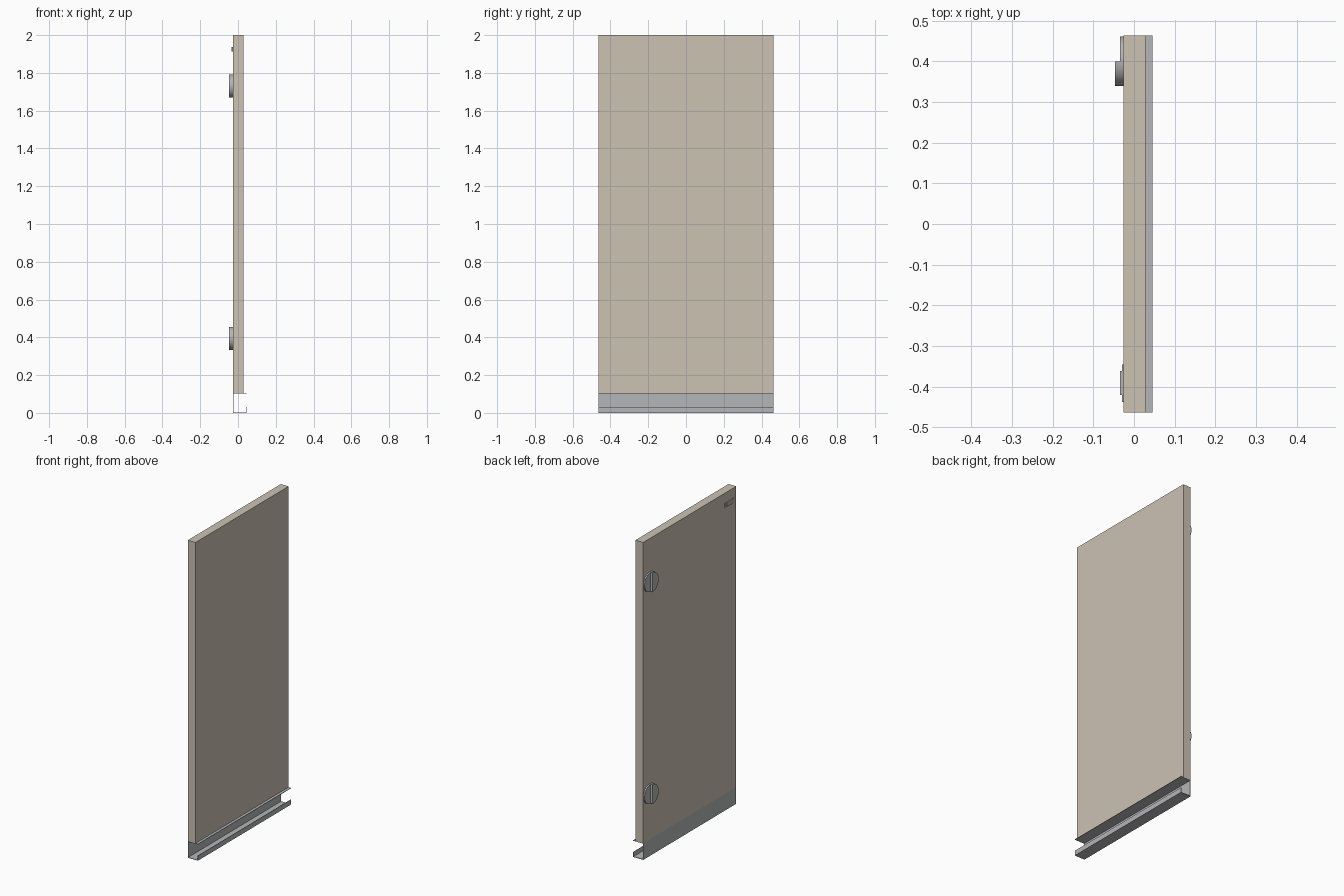
import bpy, bmesh, math

if "Cube" in bpy.data.objects:
    bpy.data.objects.remove(bpy.data.objects["Cube"])

HALF_W = 0.463          # half width of the panel along y
BACK, FRONT = -0.026, 0.028   # panel faces along x


def material(name, rgb):
    m = bpy.data.materials.new(name)
    m.diffuse_color = (*rgb, 1.0)
    m.use_nodes = True
    m.node_tree.nodes["Principled BSDF"].inputs["Base Color"].default_value = m.diffuse_color
    return m


PAINT = material("beige panel", (0.60, 0.54, 0.45))
METAL = material("grey metal", (0.46, 0.465, 0.475))


def prism(name, bottom, top, mat, smooth=False):
    """Closed solid between two matching loops of 3D points."""
    bm = bmesh.new()
    a = [bm.verts.new(p) for p in bottom]
    b = [bm.verts.new(p) for p in top]
    n = len(a)
    bm.faces.new(a)
    bm.faces.new(b)
    for i in range(n):
        j = (i + 1) % n
        bm.faces.new((a[i], a[j], b[j], b[i]))
    bmesh.ops.recalc_face_normals(bm, faces=bm.faces)
    mesh = bpy.data.meshes.new(name)
    bm.to_mesh(mesh)
    bm.free()
    mesh.materials.append(mat)
    ob = bpy.data.objects.new(name, mesh)
    bpy.context.collection.objects.link(ob)
    if smooth:
        bpy.ops.object.select_all(action='DESELECT')
        ob.select_set(True)
        bpy.context.view_layer.objects.active = ob
        bpy.ops.object.shade_smooth_by_angle(angle=math.radians(30))
    return ob


def along_y(name, profile, mat):
    """Extrude an (x, z) profile over the full width."""
    return prism(name, [(x, -HALF_W, z) for x, z in profile],
                 [(x, HALF_W, z) for x, z in profile], mat)


def along_x(name, profile, x0, x1, mat, smooth=False):
    """Extrude a (y, z) profile from x0 to x1."""
    return prism(name, [(x0, y, z) for y, z in profile],
                 [(x1, y, z) for y, z in profile], mat, smooth)


def rect(a0, a1, b0, b1):
    return [(a0, b0), (a1, b0), (a1, b1), (a0, b1)]


def arc(cy, cz, r, start, end, steps):
    return [(cy + r * math.cos(start + (end - start) * i / steps),
             cz + r * math.sin(start + (end - start) * i / steps))
            for i in range(steps + 1)]


# Main panel
along_y("panel", rect(BACK, FRONT, 0.105, 2.0), PAINT)

# Folded sheet channel under the panel, open to +x, with an upturned lip
T = 0.003
LIP = 0.045
along_y("base_channel", [
    (BACK, 0), (LIP, 0), (LIP, 0.031), (LIP - T, 0.031), (LIP - T, T),
    (BACK + T, T), (BACK + T, 0.105 - T), (LIP, 0.105 - T),
    (LIP, 0.105), (BACK, 0.105)], METAL)

# Round latches: low full disc with a raised half on the inner side
for label, z in (("lower", 0.395), ("upper", 1.73)):
    along_x(label + "_latch_plate", arc(0.40, z, 0.061, 0, math.tau, 48)[:-1],
            -0.034, BACK, METAL, True)
    along_x(label + "_latch_grip",
            arc(0.40, z, 0.061, math.pi / 2, 3 * math.pi / 2, 24),
            -0.047, BACK, METAL, True)

# Small catch near the top corner: base plate and raised bar
along_x("catch_base", rect(-0.438, -0.345, 1.912, 1.938), -0.030, BACK, METAL)
along_x("catch_bar", rect(-0.421, -0.362, 1.912, 1.938), -0.034, BACK, METAL)
